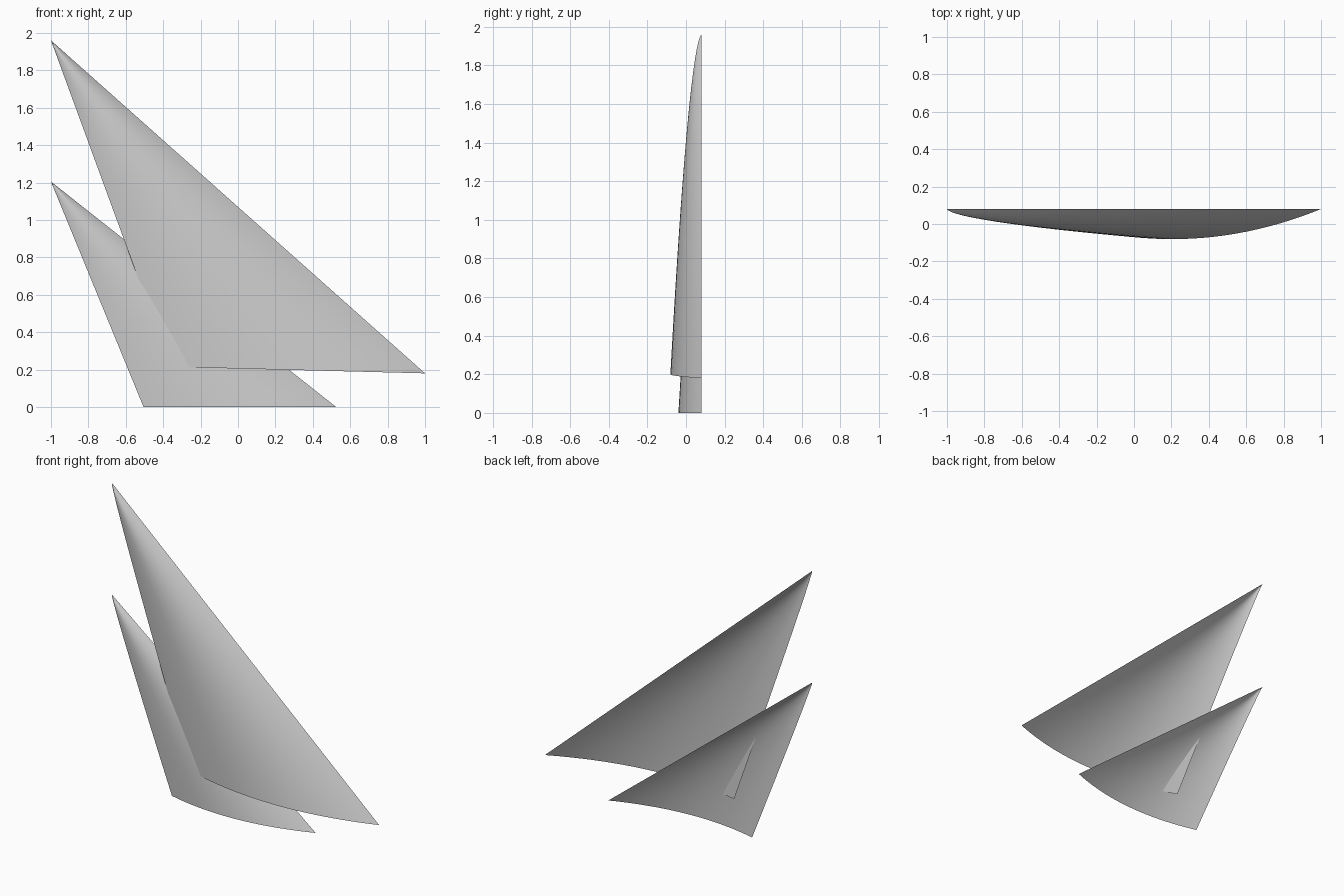
import bpy
import bmesh
from mathutils import Vector

cube = bpy.data.objects.get("Cube")
if cube:
    bpy.data.objects.remove(cube, do_unlink=True)

# One pale grey cloth colour
cloth = bpy.data.materials.new("grey_sailcloth")
cloth.use_nodes = True
CLOTH = (0.6, 0.6, 0.6, 1)
cloth.diffuse_color = CLOTH
cloth.node_tree.nodes["Principled BSDF"].inputs["Base Color"].default_value = CLOTH

ROWS, COLS = 24, 24


def make_sail(name, head, tack, clew, belly):
    """Billowed triangular sheet: the foot is an arc, fading up to the head."""
    head, tack, clew = Vector(head), Vector(tack), Vector(clew)
    bm = bmesh.new()
    apex = bm.verts.new(head)
    rows = []
    for i in range(1, ROWS + 1):
        v = (i / ROWS) ** 1.5
        row = []
        for j in range(COLS + 1):
            t = j / COLS
            p = head.lerp(tack.lerp(clew, t), v)
            foot_y = (1 - t) ** 2 * tack.y + 2 * t * (1 - t) * belly + t * t * clew.y
            p.y = head.y + (foot_y - head.y) * v ** 0.6
            row.append(bm.verts.new(p))
        rows.append(row)
    for j in range(COLS):
        bm.faces.new((apex, rows[0][j], rows[0][j + 1]))
        for upper, lower in zip(rows, rows[1:]):
            bm.faces.new((upper[j], lower[j], lower[j + 1], upper[j + 1]))
    for face in bm.faces:
        face.smooth = True
    mesh = bpy.data.meshes.new(name)
    bm.to_mesh(mesh)
    bm.free()
    mesh.materials.append(cloth)
    sail = bpy.data.objects.new(name, mesh)
    bpy.context.collection.objects.link(sail)
    return sail


# Tall sail in front, smaller sail tucked behind its lower corner
make_sail("large_sail", (-1, 0.08, 1.96), (-0.36, 0, 0.215), (1, 0.08, 0.18), -0.195)
make_sail("small_sail", (-1, 0.08, 1.205), (-0.505, 0.015, 0), (0.525, 0.08, 0), -0.12)
